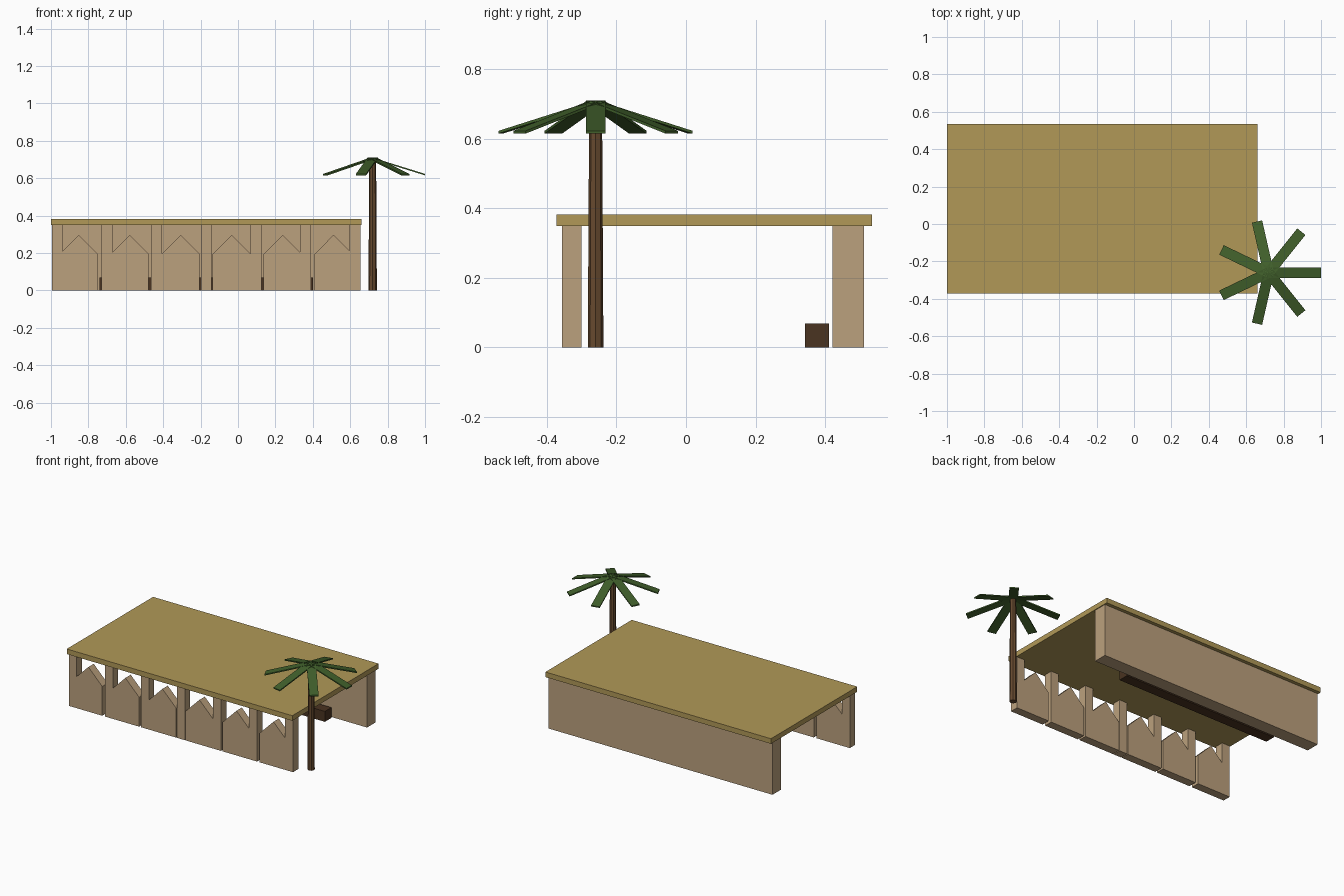
import bpy, bmesh, math
from mathutils import Matrix, Vector

if "Cube" in bpy.data.objects:
    bpy.data.objects.remove(bpy.data.objects["Cube"])


def material(name, rgb):
    m = bpy.data.materials.new(name)
    m.diffuse_color = (*rgb, 1)
    m.use_nodes = True
    m.node_tree.nodes["Principled BSDF"].inputs["Base Color"].default_value = m.diffuse_color
    return m


SAND = material("sand_wall", (0.50, 0.355, 0.207))
THATCH = material("thatch_roof", (0.44, 0.317, 0.097))
BARK = material("palm_bark", (0.135, 0.068, 0.028))
LEAF = material("palm_leaf", (0.052, 0.115, 0.024))
DARK = material("dark_wood", (0.068, 0.033, 0.015))


def add(name, bm, mat):
    bmesh.ops.recalc_face_normals(bm, faces=bm.faces)
    me = bpy.data.meshes.new(name)
    bm.to_mesh(me)
    bm.free()
    me.materials.append(mat)
    ob = bpy.data.objects.new(name, me)
    bpy.context.collection.objects.link(ob)
    return ob


def box(name, x0, x1, y0, y1, z0, z1, mat):
    bm = bmesh.new()
    bmesh.ops.create_cube(bm, size=1)
    for v in bm.verts:
        v.co = (x1 if v.co.x > 0 else x0, y1 if v.co.y > 0 else y0, z1 if v.co.z > 0 else z0)
    return add(name, bm, mat)


def extrude_xz(name, points, y0, y1, mat):
    bm = bmesh.new()
    face = bm.faces.new([bm.verts.new((x, y0, z)) for x, z in points])
    ext = bmesh.ops.extrude_face_region(bm, geom=[face])
    bmesh.ops.translate(bm, vec=(0, y1 - y0, 0),
                        verts=[g for g in ext["geom"] if isinstance(g, bmesh.types.BMVert)])
    return add(name, bm, mat)


LEFT, RIGHT, TOP = -0.995, 0.655, 0.349
FY0, FY1 = -0.357, -0.301

# Roof slab, thick back wall and low bench
box("roof", -1.0, 0.66, -0.372, 0.535, TOP, 0.383, THATCH)
box("back_wall", LEFT, RIGHT, 0.421, 0.512, 0, TOP, SAND)
box("bench", -0.74, 0.40, 0.342, 0.411, 0, 0.069, DARK)

# Seven piers along the front
PIER = 0.058
step = (RIGHT - LEFT - PIER) / 6
piers = [LEFT + i * step for i in range(7)]
for i, x in enumerate(piers):
    box(f"front_pier_{i + 1}", x, x + PIER, FY0, FY1, 0, TOP, SAND)

# Six pointed panels between the piers, leaving a thin slit beside each
HALF, SIDE, PEAK = 0.1015, 0.195, 0.297
for i in range(6):
    c = -0.17 + (i - 2.5) * 0.2725
    a = max(c - HALF, piers[i] + PIER)
    b = min(c + HALF, piers[i + 1])

    def height(x):
        return PEAK - (PEAK - SIDE) * abs(x - c) / HALF

    extrude_xz(f"front_panel_{i + 1}",
               [(a, 0), (b, 0), (b, height(b)), (c, PEAK), (a, height(a))], FY0, FY1, SAND)

# Palm trunk
PX, PY = 0.72, -0.26
bm = bmesh.new()
bmesh.ops.create_cone(bm, cap_ends=True, segments=8, radius1=0.0225, radius2=0.0185, depth=0.7,
                      matrix=Matrix.Translation((PX, PY, 0.35)))
add("palm_trunk", bm, BARK)

# Seven drooping palm leaves
for i in range(7):
    ang = math.tau * i / 7
    bm = bmesh.new()
    bmesh.ops.create_cube(bm, size=1)
    for v in bm.verts:
        out = v.co.x > 0
        v.co = Vector((0.28 if out else 0.0, v.co.y * 0.056,
                       (0.619 if out else 0.706) + v.co.z * 0.008))
    bm.transform(Matrix.Translation((PX, PY, 0)) @ Matrix.Rotation(ang, 4, 'Z'))
    add(f"palm_leaf_{i + 1}", bm, LEAF)
